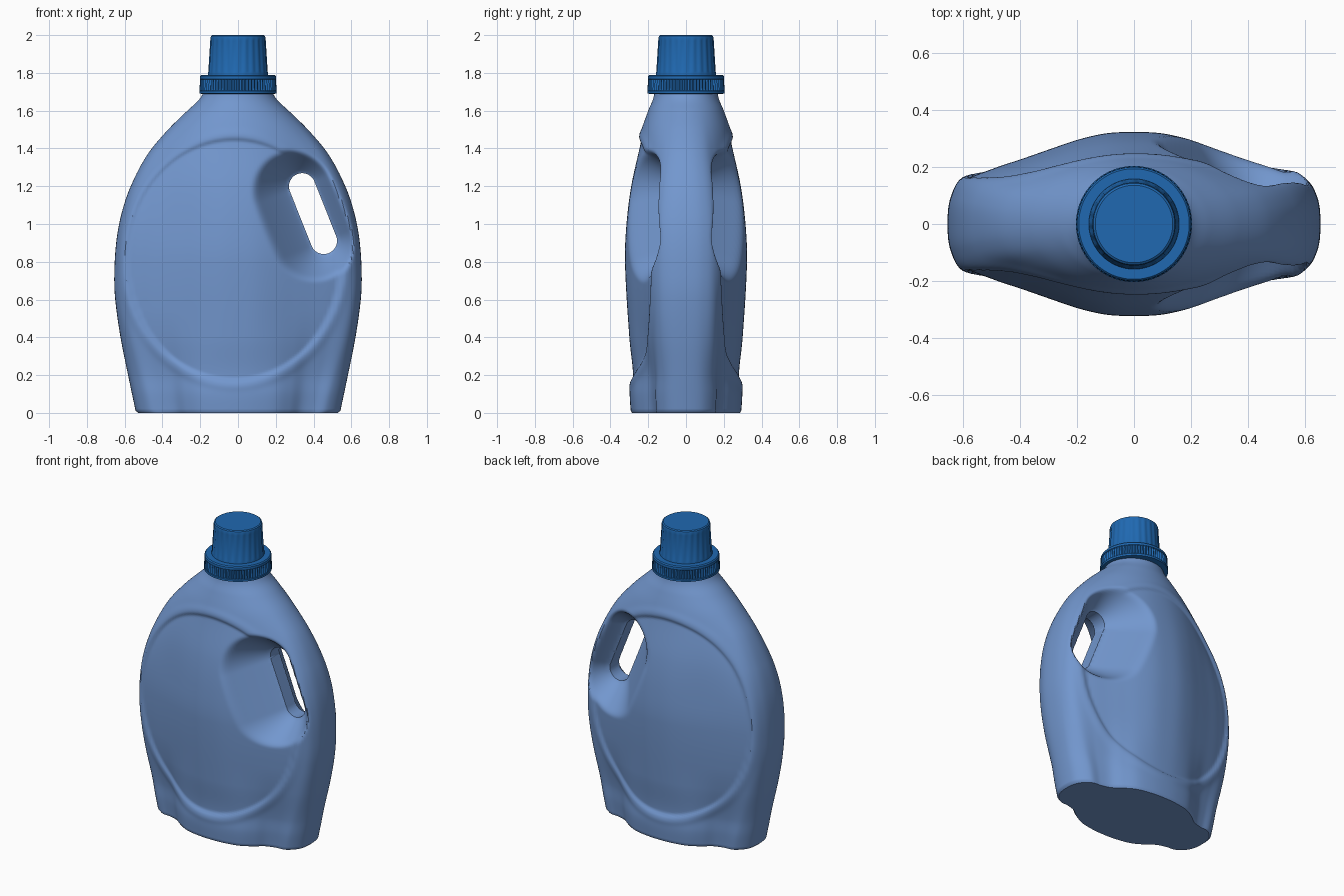
import bpy, bmesh, math
from mathutils import Vector

if "Cube" in bpy.data.objects:
    bpy.data.objects.remove(bpy.data.objects["Cube"])


def material(name, rgb):
    m = bpy.data.materials.new(name)
    m.diffuse_color = (*rgb, 1)
    m.use_nodes = True
    m.node_tree.nodes["Principled BSDF"].inputs["Base Color"].default_value = m.diffuse_color
    return m


BODY = material("light blue plastic", (0.17, 0.31, 0.62))
CAP = material("dark blue plastic", (0.014, 0.14, 0.44))


def sstep(a, b, t):
    t = min(1, max(0, (t - a) / (b - a)))
    return t * t * (3 - 2 * t)


def curve(keys, t):
    """Smooth Hermite curve through (t, value) keys."""
    def slope(i):
        a, b = keys[max(0, i - 1)], keys[min(len(keys) - 1, i + 1)]
        return (b[1] - a[1]) / (b[0] - a[0])
    i = 0
    while i < len(keys) - 2 and t > keys[i + 1][0]:
        i += 1
    (t0, v0), (t1, v1) = keys[i], keys[i + 1]
    h = t1 - t0
    s = (t - t0) / h
    return ((2*s**3 - 3*s*s + 1) * v0 + (s**3 - 2*s*s + s) * h * slope(i)
            + (3*s*s - 2*s**3) * v1 + (s**3 - s*s) * h * slope(i + 1))


def make_section(us, gs, n):
    """Closed unit outline from one quarter, as a Catmull-Rom loop."""
    q = [Vector(p) for p in zip(us, gs)]
    half = q + [Vector((p.x, -p.y)) for p in q[-2::-1]]
    ring = half + [Vector((-p.x, p.y)) for p in half[-2:0:-1]]
    m, out = len(ring), []
    for k in range(n):
        f = k * m / n
        i, s = int(f), f - int(f)
        a, b, c, d = (ring[(i + j) % m] for j in (-1, 0, 1, 2))
        out.append(0.5 * (2*b + (c - a)*s + (2*a - 5*b + 4*c - d)*s*s
                          + (3*b - a - 3*c + d)*s**3))
    return out


def skin(name, rings, mat, angle):
    """Join rings of points into a closed solid."""
    bm = bmesh.new()
    vs = [[bm.verts.new(p) for p in r] for r in rings]
    n = len(vs[0])
    for a, b in zip(vs, vs[1:]):
        for i in range(n):
            j = (i + 1) % n
            bm.faces.new((a[i], a[j], b[j], b[i]))
    bm.faces.new(vs[0])
    bm.faces.new(vs[-1])
    bmesh.ops.recalc_face_normals(bm, faces=bm.faces)
    me = bpy.data.meshes.new(name)
    bm.to_mesh(me)
    bm.free()
    me.materials.append(mat)
    ob = bpy.data.objects.new(name, me)
    bpy.context.collection.objects.link(ob)
    smooth(ob, angle)
    return ob


def smooth(ob, angle):
    bpy.ops.object.select_all(action='DESELECT')
    bpy.context.view_layer.objects.active = ob
    ob.select_set(True)
    bpy.ops.object.shade_smooth_by_angle(angle=math.radians(angle))


# Bottle body: half width and half depth by height, three blended outlines
WIDTH = [(0, .54), (.2, .582), (.4, .622), (.6, .65), (.73, .655), (.9, .645), (1.05, .618),
         (1.2, .568), (1.37, .478), (1.5, .37), (1.6, .268), (1.66, .205), (1.73, .165)]
DEPTH = [(0, .292), (.1, .298), (.2, .292), (.4, .312), (.8, .335), (1, .327), (1.2, .302),
         (1.4, .258), (1.5, .235), (1.6, .2), (1.66, .175), (1.73, .16)]
N = 208
MID = make_section([0, .15, .3, .46, .6, .76, .92, .985, 1],
                   [1, .985, .92, .815, .72, .615, .48, .27, 0], N)
FOOT = make_section([0, .18, .36, .5, .61, .73, .86, .97, 1],
                    [1, .98, .91, .77, .62, .55, .51, .3, 0], N)
ROUND = make_section([math.sin(i * math.pi / 16) for i in range(9)],
                     [math.cos(i * math.pi / 16) for i in range(9)], N)

# Grip hole: a slanted slot
GRIP = Vector((.397, 1.055))
AXIS = Vector((.37, -.93)).normalized()
HALF, RAD = .155, .07


def grip_distance(x, z):
    p = Vector((x, z)) - GRIP
    t = max(-HALF, min(HALF, p.dot(AXIS)))
    return max(0, (p - AXIS * t).length - RAD)


def surface(x, y, z):
    s, y = (1 if y > 0 else -1), abs(y)
    # recessed oval panel with a soft raised rim
    q = math.hypot((x + .02) / .585, (z - .81) / .655)
    relief = -.012 * (1 - sstep(.955, .99, q)) + .005 * math.exp(-((q - 1.02) / .035) ** 2)
    y += relief * sstep(.03, .12, y)
    # hollow around the grip hole (smooth minimum)
    h = .045 + .27 * (grip_distance(x, z) / .2) ** 1.15
    k = .03
    if y > .01:
        m = max(k - abs(y - h), 0) / k
        y = min(y, h) - m * m * k / 4 * sstep(.01, .06, y)
    return (x, s * y, z)


rings = []
ROWS = 165
for r in range(-1, ROWS + 1):
    z = 0 if r < 0 else .012 + (1.73 - .012) * r / ROWS
    inset = .98 if r < 0 else 1
    w, d = curve(WIDTH, z) * inset, curve(DEPTH, z) * inset
    low, high = 1 - sstep(.0, .55, z), sstep(.95, 1.65, z)
    ring = []
    for a, b, c in zip(FOOT, MID, ROUND):
        p = b.lerp(a, low).lerp(c, high)
        ring.append(surface(p.x * w, p.y * d, z))
    rings.append(ring)
body = skin("bottle_body", rings, BODY, 40)

# Cut the grip hole through the body
side = Vector((-AXIS.y, AXIS.x))
slot = []
for i in range(64):
    a = 2 * math.pi * (i + .5) / 64
    slot.append(GRIP + AXIS * (math.copysign(HALF, math.cos(a)) + RAD * math.cos(a))
                + side * RAD * math.sin(a))
cutter = skin("grip_cutter", [[(p.x, y, p.y) for p in slot] for y in (-.5, .5)], BODY, 40)
cutter.hide_render = True
mod = body.modifiers.new("grip_hole", 'BOOLEAN')
mod.operation, mod.solver, mod.object = 'DIFFERENCE', 'EXACT', cutter
bpy.context.view_layer.objects.active = body
bpy.ops.object.modifier_apply(modifier=mod.name)
bpy.data.objects.remove(cutter)
smooth(body, 50)


def lathe(name, profile, teeth, seg, angle):
    """Turned part; each profile point is radius, height, rib depth."""
    rs = []
    for r, z, rib in profile:
        ring = []
        for i in range(seg):
            a = 2 * math.pi * i / seg
            rr = r - rib * (.5 - .5 * math.cos(teeth * a))
            ring.append((rr * math.cos(a), rr * math.sin(a), z))
        rs.append(ring)
    return skin(name, rs, CAP, angle)


# Knurled collar and fluted cap
lathe("cap_collar", [(.19, 1.688, 0), (.204, 1.692, 0), (.204, 1.705, 0), (.204, 1.708, .007),
                     (.201, 1.765, .007), (.201, 1.768, 0), (.2, 1.783, 0), (.194, 1.79, 0),
                     (.15, 1.79, 0)], 72, 288, 30)
lathe("cap_top", [(.159, 1.78, 0), (.158, 1.80, 0), (.157, 1.81, .004), (.147, 1.97, .004),
                  (.146, 1.985, 0), (.143, 1.995, 0), (.136, 2.0, 0)], 24, 192, 35)
